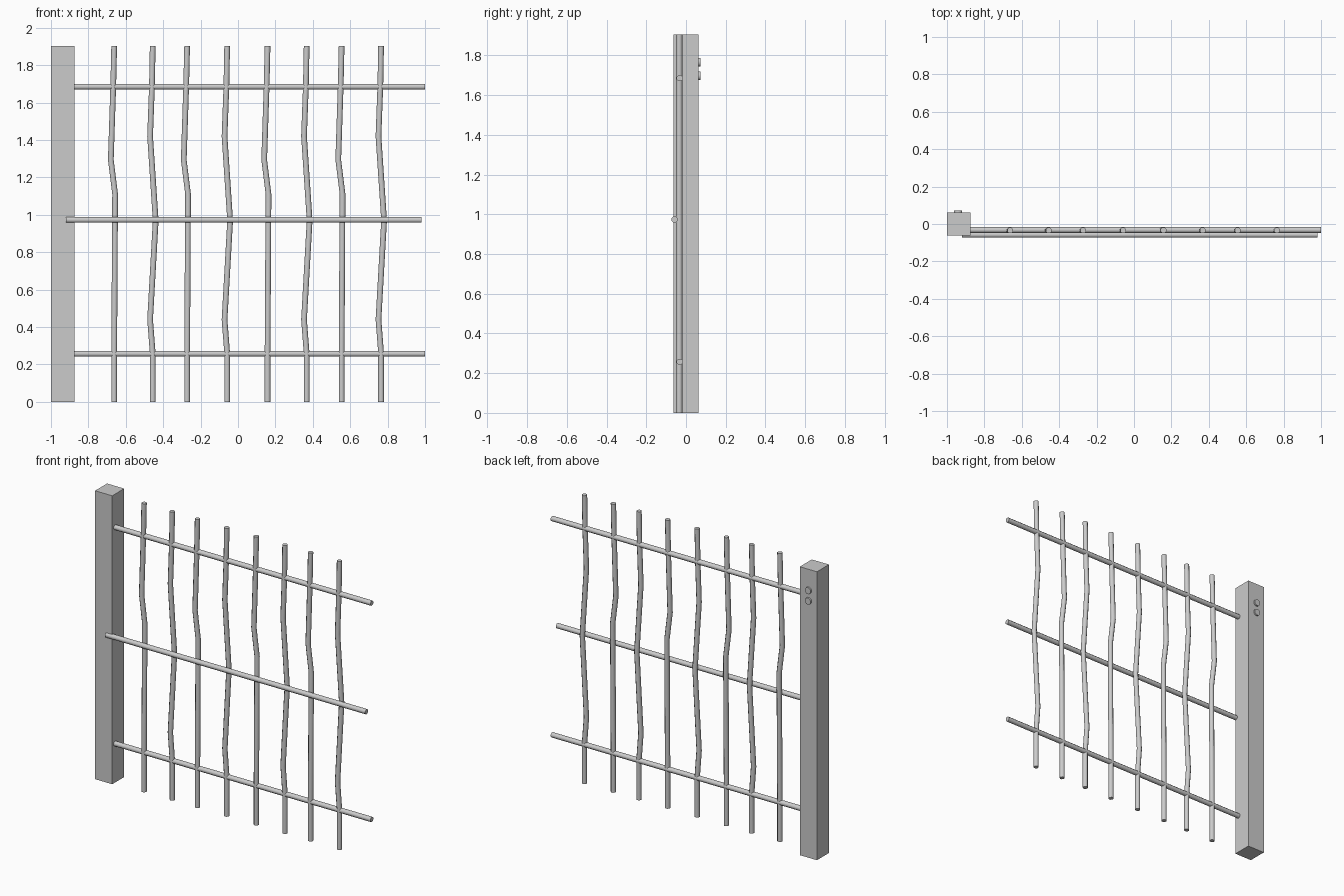
import bpy, bmesh
from math import pi, cos, sin, radians
from mathutils import Vector

if "Cube" in bpy.data.objects:
    bpy.data.objects.remove(bpy.data.objects["Cube"])

SIDES = 8
H = 1.904


def finish(name, bm, smooth=True):
    bmesh.ops.recalc_face_normals(bm, faces=bm.faces[:])
    me = bpy.data.meshes.new(name)
    bm.to_mesh(me)
    bm.free()
    ob = bpy.data.objects.new(name, me)
    bpy.context.collection.objects.link(ob)
    if smooth:
        bpy.ops.object.select_all(action='DESELECT')
        bpy.context.view_layer.objects.active = ob
        ob.select_set(True)
        bpy.ops.object.shade_smooth_by_angle(angle=radians(50))
    return ob


def rod(name, path, u, v, r):
    """Capped rod: rings spanned by u and v at every path point."""
    u, v = Vector(u), Vector(v)
    bm = bmesh.new()
    rings = []
    for p in path:
        ring = []
        for i in range(SIDES):
            a = 2 * pi * (i + 0.5) / SIDES
            ring.append(bm.verts.new(Vector(p) + r * (cos(a) * u + sin(a) * v)))
        rings.append(ring)
    for a, b in zip(rings, rings[1:]):
        for i in range(SIDES):
            j = (i + 1) % SIDES
            bm.faces.new((a[i], a[j], b[j], b[i]))
    bm.faces.new(rings[0])
    bm.faces.new(rings[-1])
    return finish(name, bm)


X, Y, Z = (1, 0, 0), (0, 1, 0), (0, 0, 1)

# square post
bm = bmesh.new()
bmesh.ops.create_cube(bm, size=1)
bmesh.ops.scale(bm, vec=(0.125, 0.125, H), verts=bm.verts)
bmesh.ops.translate(bm, vec=(-0.9375, 0, H / 2), verts=bm.verts)
finish("post", bm, smooth=False)

# horizontal rails: top and bottom run into the post, the middle one sits in front
for name, x0, x1, y, z in (("top_rail", -0.9, 1.0, -0.032, 1.685),
                           ("middle_rail", -0.92, 0.98, -0.058, 0.973),
                           ("bottom_rail", -0.9, 1.0, -0.032, 0.257)):
    rod(name, [(x0, y, z), (x1, y, z)], Y, Z, 0.0165)

# bent bars, two alternating shapes given as (x offset, height)
single_bend = [(0, 0), (0, 0.26), (0.005, 1.11), (-0.018, 1.295), (-0.005, 1.69), (0, H)]
double_bend = [(0, 0), (0, 0.26), (-0.014, 0.44), (0.016, 0.97), (-0.014, 1.42),
               (-0.004, 1.69), (0, H)]
bars = (-0.662, -0.456, -0.272, -0.058, 0.158, 0.367, 0.554, 0.765)
for n, x in enumerate(bars):
    shape = double_bend if n % 2 else single_bend
    rod(f"bar_{n + 1}", [(x + dx, -0.034, z) for dx, z in shape], X, Y, 0.0165)

# two bolt heads on the back of the post
for n, z in enumerate((1.766, 1.697)):
    rod(f"bolt_{n + 1}", [(-0.94, 0.055, z), (-0.94, 0.073, z)], X, Z, 0.023)
